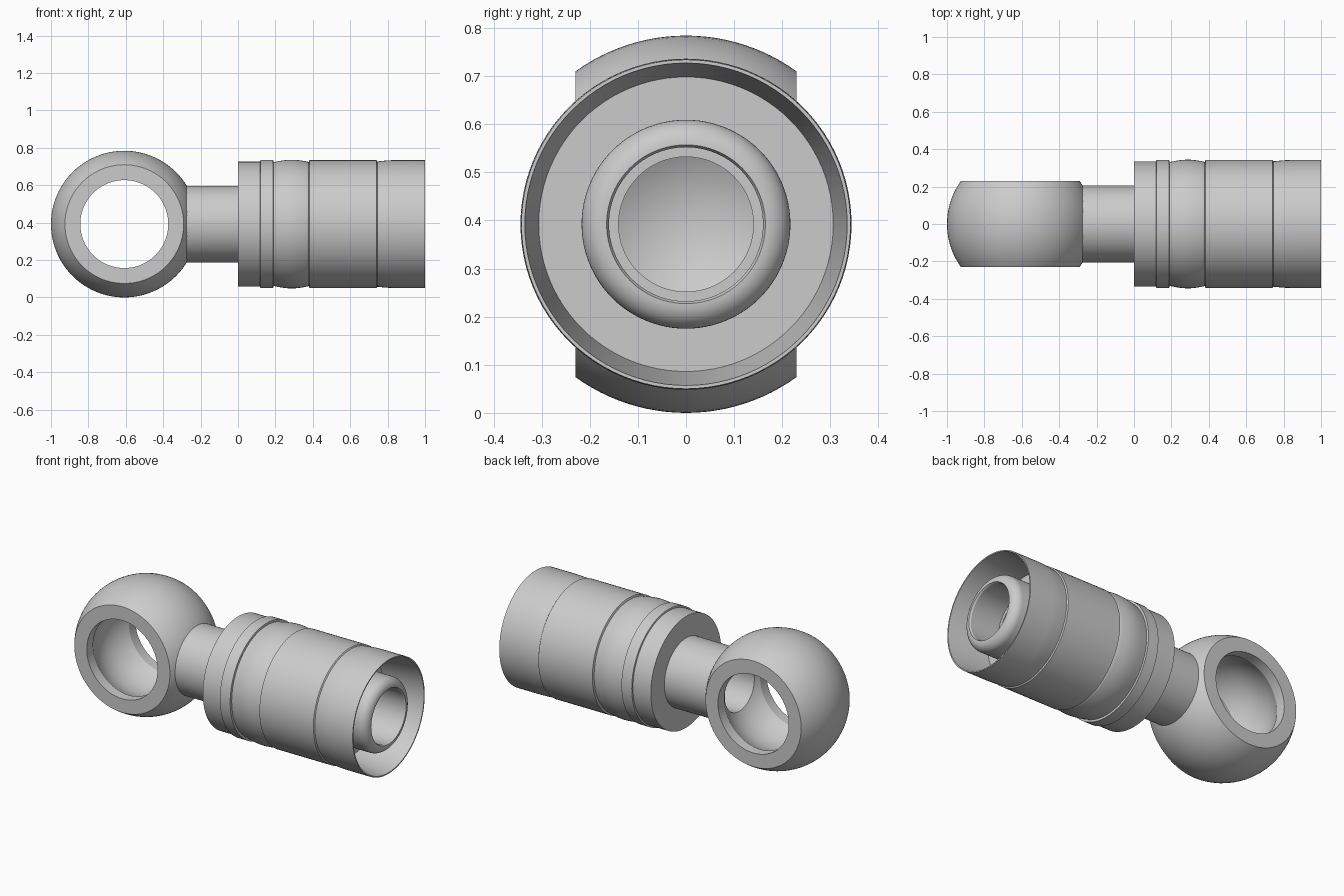
import bpy, bmesh, math
from mathutils import Matrix, Vector

if "Cube" in bpy.data.objects:
    bpy.data.objects.remove(bpy.data.objects["Cube"], do_unlink=True)

AXIS_Z = 0.392
BALL_X = -0.608
BALL_R = 0.392
FLAT_Y = 0.23

steel = bpy.data.materials.new("plain_grey_steel")
steel.use_nodes = True
grey = (0.6, 0.6, 0.6, 1)
steel.diffuse_color = grey
steel.node_tree.nodes["Principled BSDF"].inputs["Base Color"].default_value = grey


def lathe(name, profile, axis="X", centre=(0, 0, AXIS_Z), steps=96):
    """Revolve a closed (along, radius) profile around the X or Y axis."""
    bm = bmesh.new()
    verts = [bm.verts.new((a, 0, r)) for a, r in profile]
    edges = [bm.edges.new((v, verts[i - 1])) for i, v in enumerate(verts)]
    bmesh.ops.spin(bm, geom=verts + edges, cent=(0, 0, 0), axis=(1, 0, 0),
                   angle=math.tau, steps=steps, use_merge=True)
    bmesh.ops.remove_doubles(bm, verts=bm.verts, dist=1e-5)
    if axis == "Y":
        bm.transform(Matrix.Rotation(math.pi / 2, 4, "Z"))
    bm.transform(Matrix.Translation(Vector(centre)))
    bmesh.ops.recalc_face_normals(bm, faces=bm.faces)
    mesh = bpy.data.meshes.new(name)
    bm.to_mesh(mesh)
    bm.free()
    mesh.materials.append(steel)
    obj = bpy.data.objects.new(name, mesh)
    bpy.context.collection.objects.link(obj)
    return obj


def smooth(obj):
    bpy.ops.object.select_all(action="DESELECT")
    obj.select_set(True)
    bpy.context.view_layer.objects.active = obj
    bpy.ops.object.shade_smooth_by_angle(angle=math.radians(25))


# Ball eye: flattened sphere, lipped cross hole, hollow rounded cavity
flat_angle = math.asin(FLAT_Y / BALL_R)
outer = []
for i in range(25):
    a = flat_angle * (i / 12 - 1)
    outer.append((BALL_R * math.sin(a), BALL_R * math.cos(a)))
HOLE_R, LIP_Y, CAVITY_R = 0.235, 0.17, 0.29
inner = [(FLAT_Y, HOLE_R)]
for i in range(17):
    t = 1 - i / 8
    inner.append((LIP_Y * t, CAVITY_R - (CAVITY_R - HOLE_R) * t * t))
inner.append((-FLAT_Y, HOLE_R))
eye = lathe("ball_eye", outer + inner, "Y", (BALL_X, 0, AXIS_Z))

# Fluid passage drilled from the cavity into the stem
bpy.ops.mesh.primitive_cylinder_add(vertices=96, radius=0.14, depth=0.5,
                                    location=(BALL_X + 0.25, 0, AXIS_Z),
                                    rotation=(0, math.pi / 2, 0))
drill = bpy.context.object
drill.name = "passage_cutter"
drill.data.materials.append(steel)
cut = eye.modifiers.new("passage", "BOOLEAN")
cut.operation = "DIFFERENCE"
cut.solver = "EXACT"
cut.object = drill
bpy.context.view_layer.objects.active = eye
bpy.ops.object.modifier_apply(modifier=cut.name)
bpy.data.objects.remove(drill, do_unlink=True)
smooth(eye)

# Stem and inner tube with a rounded mouth and stepped bore
TUBE_R, MOUTH_R = 0.217, 0.165
tip = TUBE_R - MOUTH_R
mouth = []
for i in range(11):
    a = math.pi / 2 * i / 10
    mouth.append((1 - tip + tip * math.sin(a), MOUTH_R + tip * math.cos(a)))
stem = lathe("stem_tube", [(-0.3, 0.14), (-0.3, 0.205), (0.7, 0.205), (0.7, TUBE_R)]
             + mouth + [(0.99, 0.16), (0.8, 0.16), (0.8, 0.14)])
smooth(stem)

# Crimped outer sleeve: collar, bead, bulge, barrel and flared open end
bulge = [(0.2 + 0.175 * i / 12, 0.333 + 0.011 * math.sin(math.pi * i / 12))
         for i in range(13)]
flare = [(0.745 + 0.1 * i / 6, 0.335 + 0.007 * math.sin(math.pi / 2 * i / 6))
         for i in range(7)]
sleeve = lathe("crimp_sleeve",
               [(0, 0.2), (0, 0.334), (0.118, 0.334), (0.12, 0.343),
                (0.188, 0.343), (0.19, 0.331)]
               + bulge
               + [(0.378, 0.331), (0.382, 0.342), (0.74, 0.342)]
               + flare
               + [(1, 0.342), (1, 0.335), (0.75, 0.306), (0.75, 0.2)])
smooth(sleeve)
